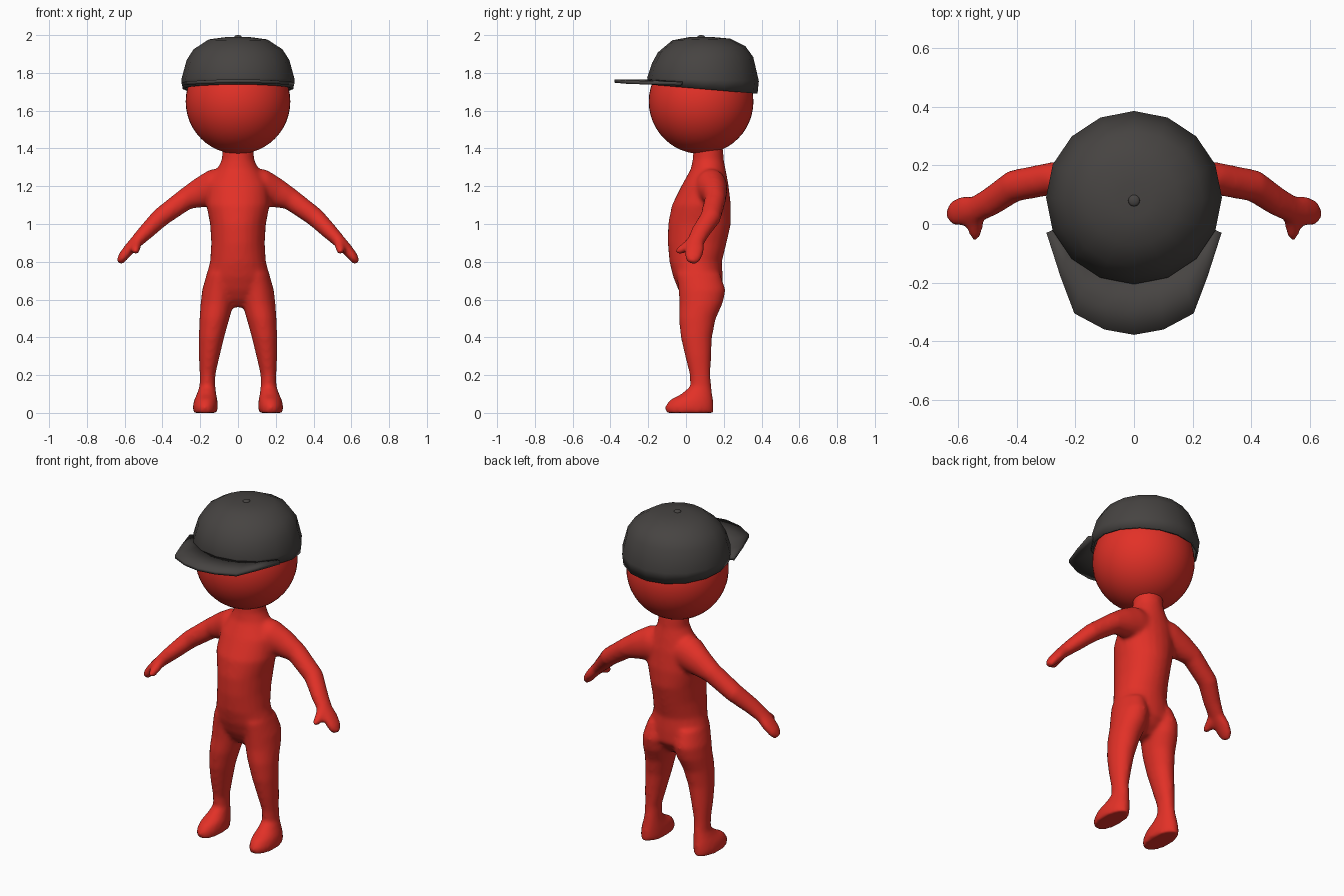
import bpy, bmesh, math
from mathutils import Vector

cube = bpy.data.objects.get("Cube")
if cube:
    bpy.data.objects.remove(cube)


def material(name, rgb):
    m = bpy.data.materials.new(name)
    m.use_nodes = True
    m.diffuse_color = (*rgb, 1)
    m.node_tree.nodes["Principled BSDF"].inputs["Base Color"].default_value = (*rgb, 1)
    return m


RED = material("red", (0.76, 0.03, 0.02))
GREY = material("charcoal", (0.062, 0.057, 0.054))


def make_object(name, bm, mat):
    bmesh.ops.recalc_face_normals(bm, faces=bm.faces)
    mesh = bpy.data.meshes.new(name)
    bm.to_mesh(mesh)
    bm.free()
    obj = bpy.data.objects.new(name, mesh)
    bpy.context.collection.objects.link(obj)
    mesh.materials.append(mat)
    return obj


def smooth(obj, angle):
    bpy.ops.object.select_all(action='DESELECT')
    obj.select_set(True)
    bpy.context.view_layer.objects.active = obj
    bpy.ops.object.shade_smooth_by_angle(angle=math.radians(angle))


def skin_rings(bm, rings):
    for a, b in zip(rings, rings[1:]):
        n = len(a)
        for i in range(n):
            bm.faces.new((a[i], a[(i + 1) % n], b[(i + 1) % n], b[i]))


def loft(bm, sections, side=1, level=False, n=24):
    """Closed tube through (x, y, z, radius across, radius along y)."""
    rings = []
    pts = [Vector((s[0] * side, s[1], s[2])) for s in sections]
    for i, (p, s) in enumerate(zip(pts, sections)):
        t = pts[min(i + 1, len(pts) - 1)] - pts[max(i - 1, 0)]
        t = Vector((0, 0, 1)) if level else t.normalized()
        v = Vector((0, 1, 0))
        v = (v - t * v.dot(t)).normalized()
        u = t.cross(v)
        angles = [math.tau * k / n for k in range(n)]
        rings.append([bm.verts.new(p + u * s[3] * math.cos(a) + v * s[4] * math.sin(a))
                      for a in angles])
    skin_rings(bm, rings)
    bm.faces.new(rings[0])
    bm.faces.new(rings[-1])


def span(z, x0, x1, y0, y1):
    """Level section from its extents."""
    return ((x0 + x1) / 2, (y0 + y1) / 2, z, (x1 - x0) / 2, (y1 - y0) / 2)


# Body: torso, legs and arms fused into one smooth skin
body = bmesh.new()
torso = [(1.42, .082, .04, .195), (1.34, .086, .035, .2), (1.29, .11, .025, .21),
         (1.21, .16, -.02, .225), (1.1, .168, -.075, .238), (1.0, .148, -.095, .238),
         (.9, .142, -.097, .215), (.8, .148, -.088, .19), (.72, .17, -.068, .195),
         (.65, .17, -.04, .195), (.6, .12, -.01, .16), (.56, .05, .03, .11)]
loft(body, [span(z, -w, w, y0, y1) for z, w, y0, y1 in torso], level=True)

leg = [span(.74, .02, .165, -.05, .18), span(.65, .015, .19, -.04, .21),
       span(.58, .022, .198, -.035, .195), span(.5, .045, .204, -.038, .158),
       span(.4, .073, .208, -.028, .138), span(.3, .097, .208, -.005, .133),
       span(.2, .12, .203, .02, .13), span(.14, .12, .204, .022, .134),
       span(.1, .115, .218, -.025, .14), span(.07, .109, .232, -.085, .145),
       span(.035, .107, .24, -.112, .147), span(.0, .11, .237, -.11, .147)]
arm = [(.04, .12, 1.2, .1, .09), (.13, .135, 1.19, .1, .085), (.2, .15, 1.165, .08, .068),
       (.28, .155, 1.13, .058, .056), (.41, .13, 1.035, .051, .055),
       (.49, .075, .955, .042, .05), (.54, .05, .905, .034, .047),
       (.58, .045, .862, .03, .052), (.61, .038, .825, .027, .046),
       (.628, .03, .795, .018, .028)]
thumb = [(.53, .04, .915, .026, .028), (.54, .0, .88, .026, .026),
         (.542, -.032, .86, .023, .023), (.542, -.052, .848, .012, .012)]
for side in (1, -1):
    loft(body, leg, side, level=True)
    loft(body, arm, side)
    loft(body, thumb, side)
body_obj = make_object("body", body, RED)
remesh = body_obj.modifiers.new("fuse", 'REMESH')
remesh.mode = 'VOXEL'
remesh.voxel_size = .011
remesh.use_smooth_shade = True
soften = body_obj.modifiers.new("soften", 'SMOOTH')
soften.factor = .5
soften.iterations = 10

# Head
bpy.ops.mesh.primitive_uv_sphere_add(segments=48, ring_count=24, radius=.277,
                                     location=(0, .08, 1.648))
head = bpy.context.object
head.name = "head"
head.data.materials.append(RED)
smooth(head, 60)

# Cap crown: faceted dome with a rim that drops toward the back
SIDES = 16


def rim_z(y):
    return 1.722 - .085 * y


crown = bmesh.new()
rings = []
for radius, z, tilt, cy in [(.293, None, 0, .09), (.3, 1.765, -.03, .09), (.272, 1.868, .06, .088),
                            (.235, 1.925, .07, .083), (.155, 1.977, .03, .08),
                            (.06, 1.99, 0, .08)]:
    ring = []
    for k in range(SIDES):
        a = math.tau * k / SIDES
        x, y = radius * math.cos(a), cy + radius * .985 * math.sin(a)
        ring.append(crown.verts.new((x, y, rim_z(y) if z is None else z + tilt * (y - cy))))
    rings.append(ring)
skin_rings(crown, rings)
crown.faces.new(rings[-1])
crown_obj = make_object("cap_crown", crown, GREY)
shell = crown_obj.modifiers.new("thickness", 'SOLIDIFY')
shell.thickness = .012
shell.offset = -1
smooth(crown_obj, 30)

# Cap button
bpy.ops.mesh.primitive_uv_sphere_add(segments=12, ring_count=8, radius=.02,
                                     location=(0, .08, 1.99))
button = bpy.context.object
button.name = "cap_button"
button.scale.z = .5
button.data.materials.append(GREY)
smooth(button, 60)

# Cap visor: strip from the crown front to the outer edge
half = [(.298, -.03), (.25, -.18), (.203, -.305), (.1, -.36)]
outline = half + [(0, -.378)] + [(-x, y) for x, y in reversed(half)]
visor = bmesh.new()
rows = []
for k, (x, y) in enumerate(outline):
    a = math.radians(-22 - 136 * k / 8)
    inner = Vector((.288 * math.cos(a), .09 + .284 * math.sin(a), 0))
    outer = Vector((x, y, 0))
    row = []
    for f in (0, .5, 1):
        p = inner.lerp(outer, f)
        p.z = 1.757 - .16 * p.x ** 2
        row.append(visor.verts.new(p))
    rows.append(row)
for a, b in zip(rows, rows[1:]):
    for j in range(2):
        visor.faces.new((a[j], a[j + 1], b[j + 1], b[j]))
visor_obj = make_object("cap_visor", visor, GREY)
slab = visor_obj.modifiers.new("thickness", 'SOLIDIFY')
slab.thickness = .018
slab.offset = 0
smooth(visor_obj, 30)
